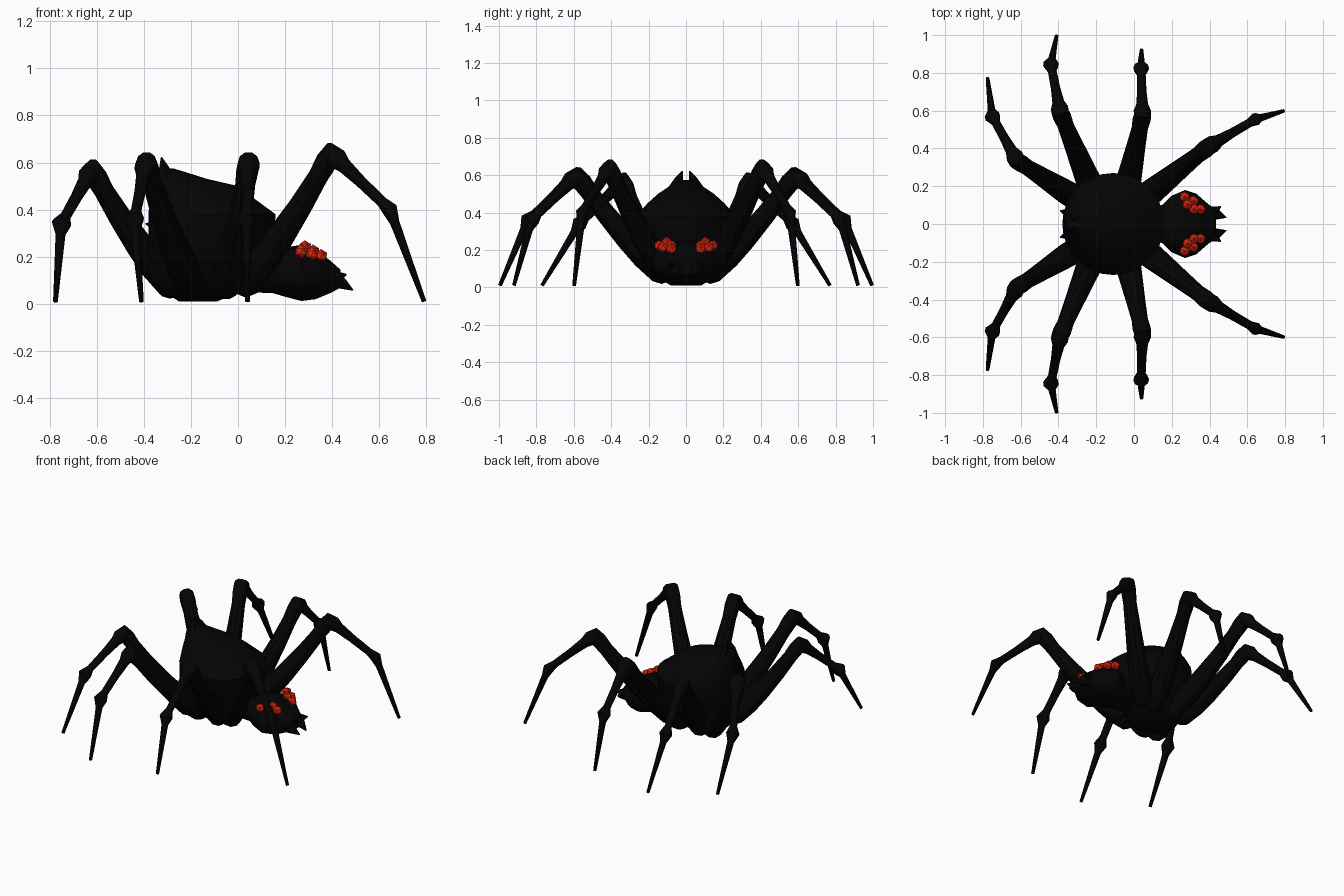
import bpy, bmesh, math
from mathutils import Vector

if "Cube" in bpy.data.objects:
    bpy.data.objects.remove(bpy.data.objects["Cube"])


def material(name, rgb):
    m = bpy.data.materials.new(name)
    m.diffuse_color = (*rgb, 1)
    m.use_nodes = True
    m.node_tree.nodes["Principled BSDF"].inputs["Base Color"].default_value = m.diffuse_color
    return m


BLACK = material("black_shell", (0.0012, 0.0012, 0.0012))
RED = material("red_eye", (0.75, 0.02, 0.005))


def finish(name, bm, mat):
    bmesh.ops.recalc_face_normals(bm, faces=bm.faces[:])
    me = bpy.data.meshes.new(name)
    bm.to_mesh(me)
    bm.free()
    me.materials.append(mat)
    ob = bpy.data.objects.new(name, me)
    bpy.context.collection.objects.link(ob)
    me.shade_smooth()
    me.set_sharp_from_angle(angle=math.radians(35))
    return ob


def skin(name, rings, mat=BLACK):
    """Bridge a list of equal-sized point rings and cap both ends."""
    bm = bmesh.new()
    rows = [[bm.verts.new(p) for p in ring] for ring in rings]
    n = len(rows[0])
    for a, b in zip(rows, rows[1:]):
        for i in range(n):
            j = (i + 1) % n
            bm.faces.new((a[i], a[j], b[j], b[i]))
    bm.faces.new(rows[0])
    bm.faces.new(rows[-1])
    return finish(name, bm, mat)


def ring(center, u, v, n):
    return [center + u * math.cos(2 * math.pi * i / n) + v * math.sin(2 * math.pi * i / n)
            for i in range(n)]


def tube(name, pts, radii, n=10):
    """Tapered tube that follows a path, kept upright."""
    pts = [Vector(p) for p in pts]
    side = (pts[-1] - pts[0]).cross(Vector((0, 0, 1))).normalized()
    rings = []
    for i, (p, r) in enumerate(zip(pts, radii)):
        t = (pts[min(i + 1, len(pts) - 1)] - pts[max(i - 1, 0)]).normalized()
        u = (side - t * side.dot(t)).normalized()
        rings.append(ring(p, u * r, t.cross(u) * r, n))
    return skin(name, rings)


# Abdomen: stacked ovals (z, centre x, half length, half width), peak at the rear
abdomen = [(0.01, -0.17, 0.08, 0.08), (0.05, -0.15, 0.16, 0.15), (0.14, -0.12, 0.23, 0.21),
           (0.27, -0.115, 0.265, 0.265), (0.38, -0.11, 0.27, 0.27), (0.45, -0.155, 0.22, 0.205),
           (0.50, -0.185, 0.185, 0.15), (0.53, -0.25, 0.12, 0.105), (0.56, -0.295, 0.07, 0.06),
           (0.575, -0.315, 0.04, 0.035)]
skin("abdomen", [ring(Vector((cx, 0, z)), Vector((a, 0, 0)), Vector((0, b, 0)), 28)
                 for z, cx, a, b in abdomen])

# Head: ovals along x (x, bottom z, top z, half width)
head = [(0.04, 0.05, 0.20, 0.09), (0.15, 0.045, 0.21, 0.10), (0.20, 0.03, 0.24, 0.15),
        (0.27, 0.012, 0.25, 0.18), (0.33, 0.02, 0.225, 0.16), (0.39, 0.045, 0.185, 0.108),
        (0.435, 0.068, 0.145, 0.075)]
skin("head", [ring(Vector((x, 0, (lo + hi) / 2)), Vector((0, w, 0)),
                   Vector((0, 0, (hi - lo) / 2)), 16) for x, lo, hi, w in head])

# Legs: hip, knee, ankle, foot and ankle radius for one side
legs = {
    "front_leg": ((0.03, 0.12, 0.09), (0.395, 0.41, 0.64), (0.645, 0.555, 0.40), (0.79, 0.598, 0.01), 0.034),
    "front_middle_leg": ((-0.05, 0.13, 0.08), (0.045, 0.575, 0.60), (0.038, 0.825, 0.36), (0.04, 0.92, 0.01), 0.042),
    "rear_middle_leg": ((-0.20, 0.13, 0.08), (-0.39, 0.59, 0.60), (-0.44, 0.845, 0.36), (-0.41, 0.995, 0.01), 0.042),
    "rear_leg": ((-0.28, 0.12, 0.08), (-0.62, 0.335, 0.57), (-0.75, 0.57, 0.34), (-0.775, 0.77, 0.01), 0.042),
}
# Eye centres on one side
eyes = [(0.268, 0.143, 0.222), (0.283, 0.103, 0.24), (0.315, 0.122, 0.212),
        (0.318, 0.078, 0.222), (0.352, 0.078, 0.203)]

for s, label in ((1, "left"), (-1, "right")):
    def m(p):
        return Vector((p[0], p[1] * s, p[2]))

    for name, (hip, knee, ankle, foot, ra) in legs.items():
        hip, knee, ankle, foot = map(m, (hip, knee, ankle, foot))

        def thigh(t):
            # the thigh sags below a straight line
            return hip.lerp(knee, t) - Vector((0, 0, 0.13 * t * (1 - t)))

        path = [hip.lerp(knee, -0.06), hip, thigh(0.2), thigh(0.4), thigh(0.65), thigh(0.85), thigh(0.95),
                knee, knee.lerp(ankle, 0.1), knee.lerp(ankle, 0.22), knee.lerp(ankle, 0.5),
                knee.lerp(ankle, 0.86), ankle, ankle.lerp(foot, 0.14), ankle.lerp(foot, 0.6), foot]
        tube(f"{label}_{name}", path,
             [0.045, 0.068, 0.068, 0.06, 0.05, 0.043, 0.048, 0.046, 0.046, 0.032, 0.025,
              0.023, ra, 0.021, 0.015, 0.010])

    # Jaws and fangs at the mouth
    tube(f"{label}_jaw", [m((0.38, 0.055, 0.11)), m((0.425, 0.07, 0.115)), m((0.46, 0.092, 0.125))],
         [0.04, 0.025, 0.003], 6)
    tube(f"{label}_fang", [m((0.40, 0.05, 0.10)), m((0.445, 0.05, 0.085)), m((0.488, 0.035, 0.058))],
         [0.04, 0.026, 0.003], 6)
    # Peak horns and rear spinnerets
    tube(f"{label}_peak_horn", [m((-0.30, 0.055, 0.525)), m((-0.315, 0.038, 0.575)), m((-0.325, 0.018, 0.622))],
         [0.04, 0.024, 0.003], 6)
    tube(f"{label}_spinneret", [m((-0.34, 0.055, 0.33)), m((-0.392, 0.07, 0.34))], [0.03, 0.003], 6)

    # Eye cluster
    bm = bmesh.new()
    for e in eyes:
        new = bmesh.ops.create_icosphere(bm, subdivisions=1, radius=0.03)["verts"]
        bmesh.ops.translate(bm, verts=new, vec=m(e))
    finish(f"{label}_eyes", bm, RED)
